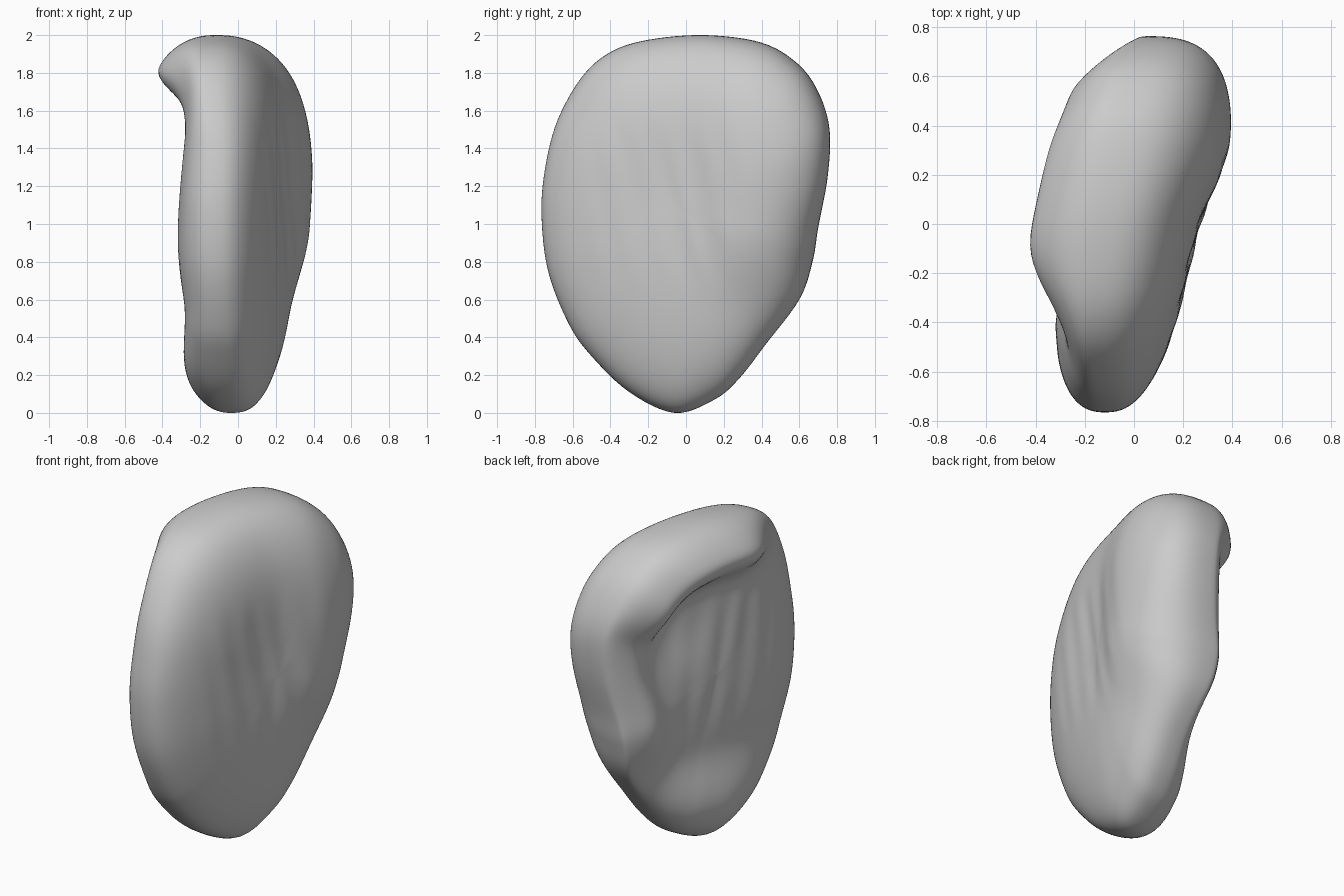
import bpy, bmesh, math
from mathutils import Vector

if "Cube" in bpy.data.objects:
    bpy.data.objects.remove(bpy.data.objects["Cube"])

# Side outline in (y, z)
OUTLINE = [(-.06, 0), (.15, .07), (.28, .18), (.42, .36), (.6, .6), (.67, .8),
           (.7, .98), (.75, 1.25), (.76, 1.5), (.7, 1.7), (.59, 1.85), (.4, 1.96),
           (.1, 2), (-.2, 1.975), (-.4, 1.91), (-.55, 1.78), (-.68, 1.55),
           (-.745, 1.3), (-.765, 1.05), (-.73, .75), (-.62, .47), (-.5, .3), (-.3, .11)]
CENTRE = Vector((0, 1.05))
STEPS, RINGS = 6, 44


def smooth(a, b, v):
    t = max(0, min(1, (v - a) / (b - a)))
    return t * t * (3 - 2 * t)


def bump(y, z, cy, cz, sy, sz):
    return math.exp(-((y - cy) / sy) ** 2 - ((z - cz) / sz) ** 2)


def closed_curve(points):
    """Smooth closed curve through the points."""
    pts = [Vector(p) for p in points]
    n, out = len(pts), []
    for i in range(n):
        a, b, c, d = (pts[(i + k) % n] for k in (-1, 0, 1, 2))
        for s in range(STEPS):
            t = s / STEPS
            out.append(.5 * (2 * b + (c - a) * t + (2 * a - 5 * b + 4 * c - d) * t ** 2
                             + (3 * b - a - 3 * c + d) * t ** 3))
    return out


def edge_x(y, z):
    """Tilted line where the two faces meet."""
    return -.03 + .12 * y - .1 * smooth(1.3, 2, z) - .09 * bump(y, z, .65, .8, .25, .28)


def ridges(y, z):
    """Faint upright folds in the middle of each face."""
    area = smooth(.6, .9, z) * (1 - smooth(1.4, 1.6, z)) * smooth(-.6, -.4, y) * (1 - smooth(.2, .4, y))
    return .004 * area * math.sin(36 * (y + .2 * z))


def folded_face(y, z, r, rim):
    """Hollow face with a thick rolled rim along the top and back."""
    top = .37 * smooth(-.65, -.05, rim[0]) * smooth(1.35, 1.8, rim[1])
    top *= 1 - .15 * smooth(.3, .7, rim[0])
    back = .09 * smooth(.5, .7, rim[0]) * smooth(.6, 1.1, rim[1])
    fold = max(top, back) * smooth(.54, .84, r)
    knob = .1 * bump(y, z, .52, .8, .15, .22)
    belly = .17 * (1 - smooth(.1, .62, z)) + .03 * bump(y, z, -.4, .8, .3, .4)
    hollow = .05 * bump(y, z, .3, 1.4, .2, .25)
    return -.22 + .25 * y - fold - knob - belly + hollow + ridges(y, z)


def rounded_face(y, z):
    """Outer face, fuller toward the back, with a shallow hollow."""
    back = .055 * smooth(-.05, .35, y) * smooth(.5, 1, z)
    return (.285 + .21 * y + back - .02 * max(0, 1.3 - z)
            - .025 * bump(y, z, -.12, 1.25, .28, .35) + ridges(y, z))


def surface_point(rim, r, side):
    y, z = CENTRE + (rim - CENTRE) * r
    e = edge_x(y, z)
    face = rounded_face(y, z) if side > 0 else folded_face(y, z, r, rim)
    power = 2.7 if side > 0 else 2.3
    return (e + (face - e) * max(0, 1 - r ** power) ** (1 / power), y, z)


# Shell: rings run from the folded face, over the edge, to the rounded face
bm = bmesh.new()
curve = closed_curve(OUTLINE)
rings = []
for i in range(1, 2 * RINGS):
    v = math.pi * i / (2 * RINGS)
    side = 1 if i > RINGS else -1
    rings.append([bm.verts.new(surface_point(p, math.sin(v), side)) for p in curve])
n = len(curve)
for a, b in zip(rings, rings[1:]):
    for j in range(n):
        bm.faces.new((a[j], a[(j + 1) % n], b[(j + 1) % n], b[j]))
for ring, side in ((rings[0], -1), (rings[-1], 1)):
    pole = bm.verts.new(surface_point(CENTRE, 0, side))
    for j in range(n):
        bm.faces.new((ring[j], ring[(j + 1) % n], pole))
for _ in range(8):
    bmesh.ops.smooth_vert(bm, verts=bm.verts, factor=.4, use_axis_x=True)
bmesh.ops.recalc_face_normals(bm, faces=bm.faces)

mesh = bpy.data.meshes.new("folded_shell")
bm.to_mesh(mesh)
bm.free()
shell = bpy.data.objects.new("folded_shell", mesh)
bpy.context.collection.objects.link(shell)
mesh.shade_smooth()

# Plain grey
grey = bpy.data.materials.new("plain_grey")
grey.use_nodes = True
colour = (.6, .6, .6, 1)
grey.diffuse_color = colour
grey.node_tree.nodes["Principled BSDF"].inputs["Base Color"].default_value = colour
mesh.materials.append(grey)
